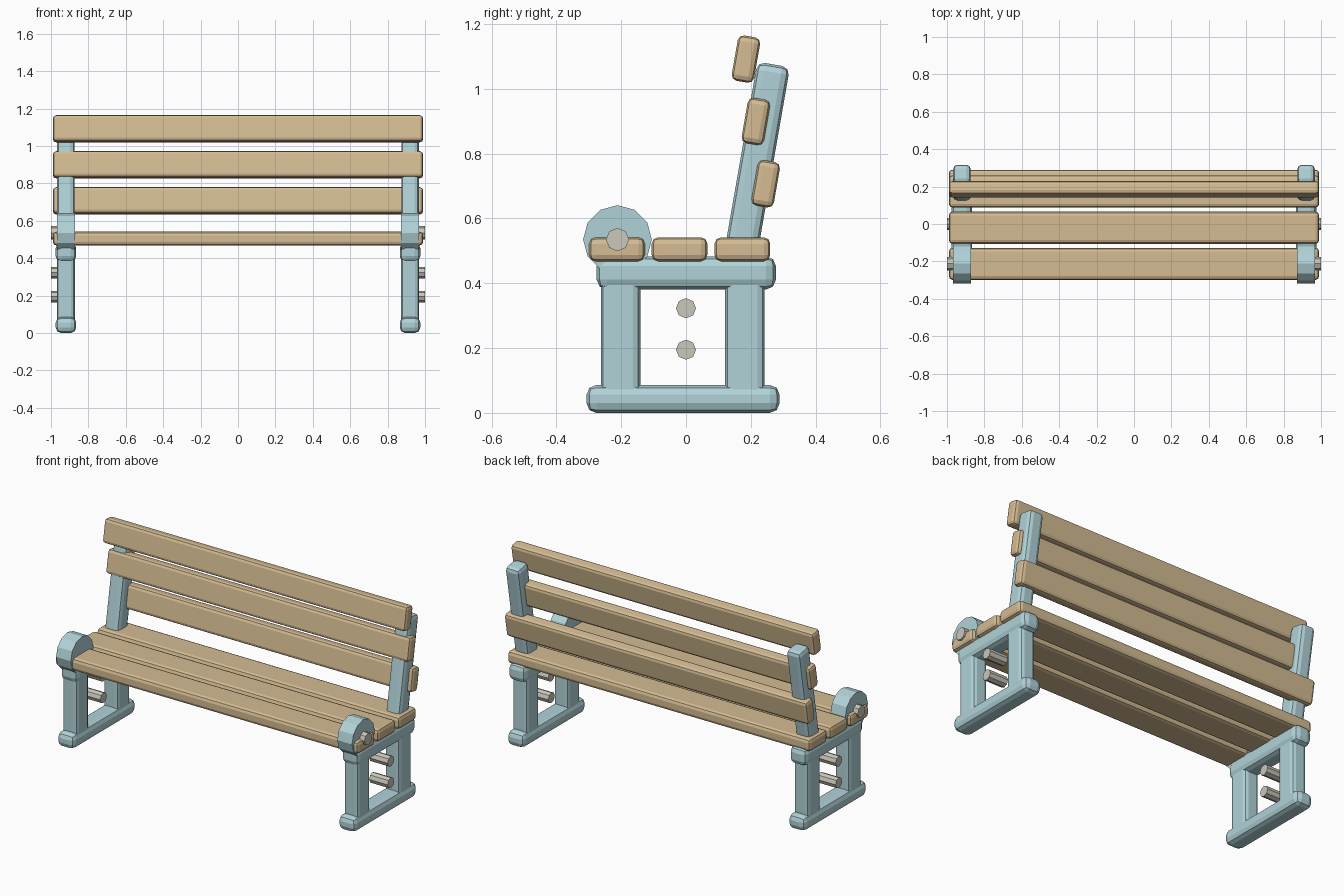
import bpy
import math

cube = bpy.data.objects.get("Cube")
if cube:
    bpy.data.objects.remove(cube, do_unlink=True)


def material(name, colour):
    mat = bpy.data.materials.new(name)
    mat.use_nodes = True
    mat.diffuse_color = (*colour, 1)
    bsdf = next(n for n in mat.node_tree.nodes if n.type == "BSDF_PRINCIPLED")
    bsdf.inputs["Base Color"].default_value = (*colour, 1)
    return mat


wood = material("tan wood", (0.66, 0.50, 0.29))
paint = material("pale blue paint", (0.44, 0.65, 0.69))
steel = material("grey steel", (0.60, 0.57, 0.50))

TILT = math.radians(-9.9)   # backrest leans towards +y
END_X = 0.92                # centre of each end frame


def beam(name, centre, size, mat, bevel, tilt=0.0):
    """Box with rounded edges, optionally tilted about x."""
    bpy.ops.mesh.primitive_cube_add(size=1, location=centre, rotation=(tilt, 0, 0))
    obj = bpy.context.object
    obj.name = name
    obj.scale = size
    bpy.ops.object.transform_apply(location=False, rotation=False, scale=True)
    obj.data.materials.append(mat)
    mod = obj.modifiers.new("rounded edges", "BEVEL")
    mod.width = bevel
    mod.segments = 2
    return obj


def rod(name, centre, radius, length, sides, mat):
    """Faceted cylinder lying along x."""
    bpy.ops.mesh.primitive_cylinder_add(vertices=sides, radius=radius, depth=length,
                                        location=centre, rotation=(0, math.pi / 2, 0))
    obj = bpy.context.object
    obj.name = name
    obj.data.materials.append(mat)
    return obj


# Seat boards
for label, y in (("front", -0.213), ("middle", -0.02), ("rear", 0.174)):
    beam(f"seat_slat_{label}", (0, y, 0.505), (1.98, 0.172, 0.074), wood, 0.02)

# Backrest boards, stepping forward as they rise
for i, label in enumerate(("lower", "middle", "upper")):
    beam(f"back_slat_{label}", (0, 0.246 - 0.0305 * i, 0.707 + 0.1925 * i),
         (1.98, 0.07, 0.142), wood, 0.018, TILT)

# End frames, one per side
for side, s in (("left", 1), ("right", -1)):
    x = s * END_X
    beam(f"{side}_foot_rail", (x, -0.009, 0.043), (0.11, 0.596, 0.086), paint, 0.03)
    beam(f"{side}_seat_rail", (x, 0.001, 0.432), (0.11, 0.553, 0.102), paint, 0.03)
    beam(f"{side}_front_leg", (x, -0.202, 0.235), (0.096, 0.122, 0.37), paint, 0.022)
    beam(f"{side}_rear_leg", (x, 0.182, 0.235), (0.096, 0.122, 0.37), paint, 0.022)
    beam(f"{side}_back_post", (x, 0.2165, 0.765), (0.094, 0.102, 0.63), paint, 0.024, TILT)
    rod(f"{side}_arm_disc", (x, -0.2115, 0.535), 0.106, 0.096, 12, paint)

    # Bolts reach slightly beyond the frame
    bolt_x = s * 0.94
    rod(f"{side}_disc_bolt", (bolt_x, -0.2115, 0.535), 0.036, 0.12, 8, steel)
    rod(f"{side}_upper_bolt", (bolt_x, 0, 0.323), 0.031, 0.12, 8, steel)
    rod(f"{side}_lower_bolt", (bolt_x, 0, 0.195), 0.031, 0.12, 8, steel)
